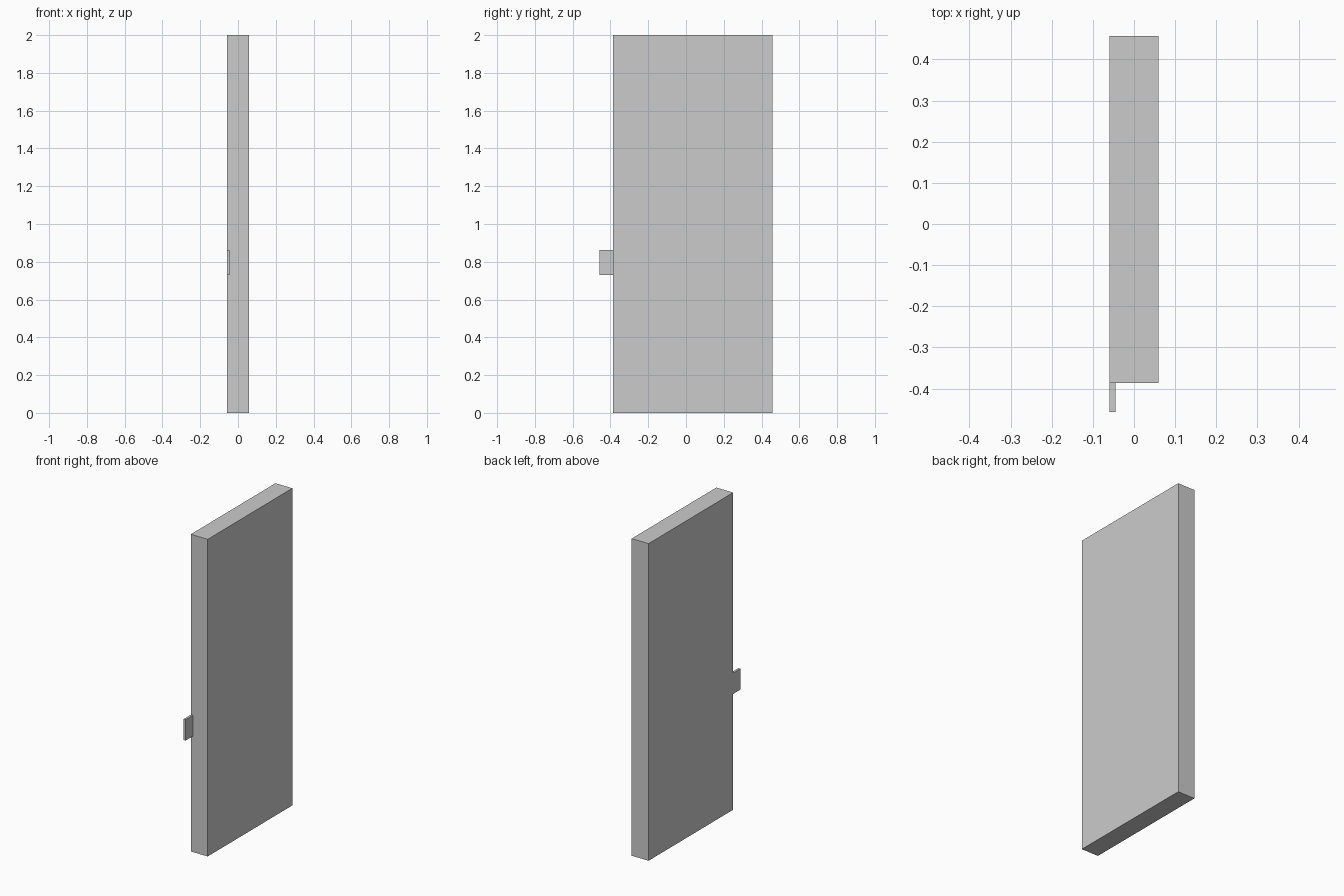
import bpy
import bmesh
from mathutils import Matrix, Vector

if "Cube" in bpy.data.objects:
    bpy.data.objects.remove(bpy.data.objects["Cube"])


def box(name, low, high):
    """Add an axis-aligned box spanning two opposite corners."""
    low, high = Vector(low), Vector(high)
    bm = bmesh.new()
    bmesh.ops.create_cube(bm, size=1.0, matrix=Matrix.LocRotScale(None, None, high - low))
    mesh = bpy.data.meshes.new(name)
    bm.to_mesh(mesh)
    bm.free()
    obj = bpy.data.objects.new(name, mesh)
    obj.location = (low + high) / 2
    bpy.context.collection.objects.link(obj)
    return obj


HALF_THICK = 0.059
HALF_WIDTH = 0.457
EDGE_Y = -0.386

# Main upright slab
box("door_panel", (-HALF_THICK, EDGE_Y, 0), (HALF_THICK, HALF_WIDTH, 2))

# Thin tab on the front edge, flush with the left face
box("latch_tab", (-HALF_THICK, -HALF_WIDTH, 0.73), (-0.045, EDGE_Y, 0.862))
